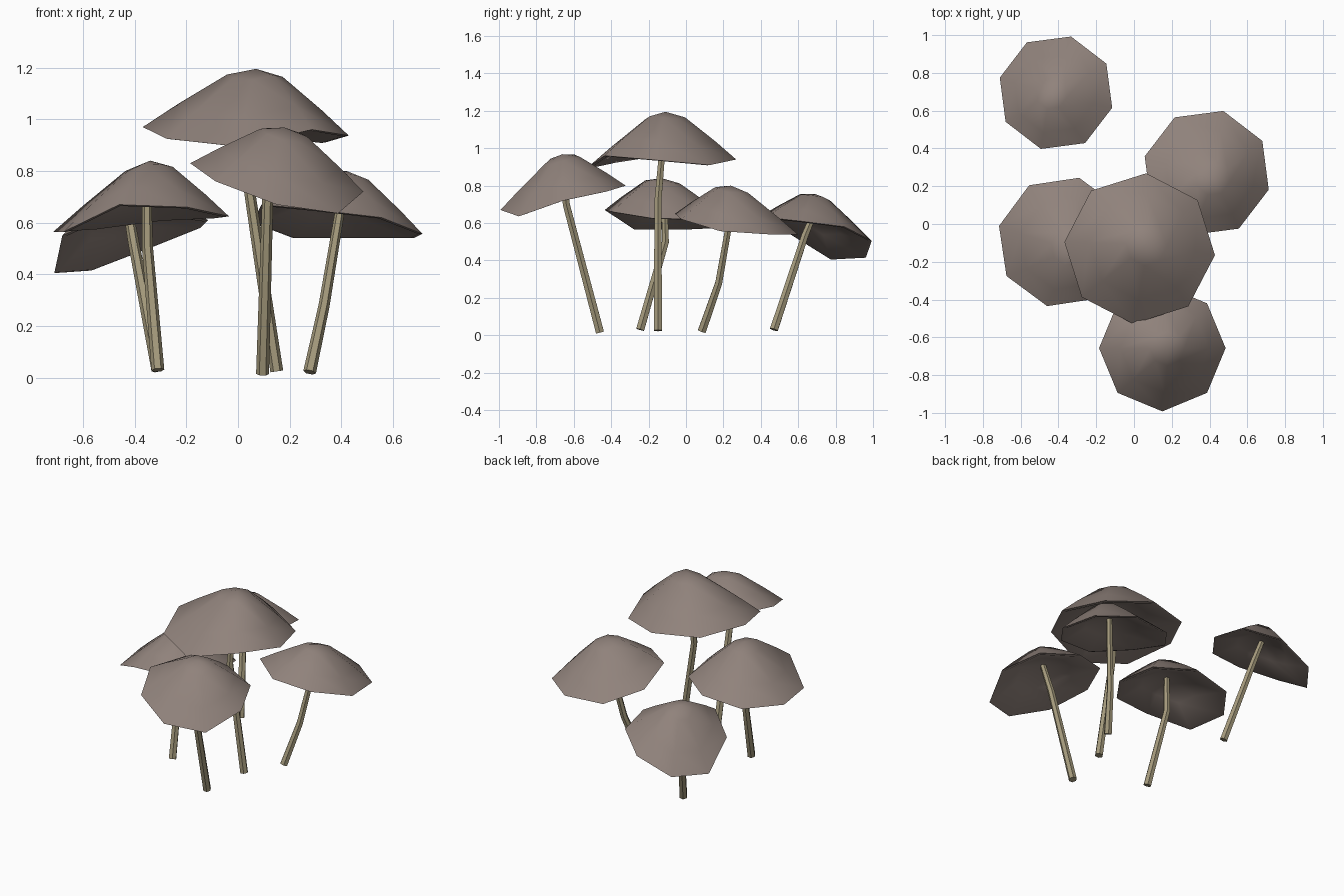
import bpy, bmesh, math
from mathutils import Vector

cube = bpy.data.objects.get("Cube")
if cube:
    bpy.data.objects.remove(cube, do_unlink=True)


def material(name, color):
    mat = bpy.data.materials.new(name)
    mat.use_nodes = True
    mat.diffuse_color = color
    mat.node_tree.nodes["Principled BSDF"].inputs["Base Color"].default_value = color
    return mat


CAP = material("cap_brown", (0.28, 0.225, 0.2, 1))
STEM = material("stem_tan", (0.37, 0.32, 0.2, 1))


def bridge(bm, lower, upper):
    n = len(lower)
    for i in range(n):
        j = (i + 1) % n
        bm.faces.new((lower[i], lower[j], upper[j], upper[i]))


def finish(bm, name, mat):
    bmesh.ops.recalc_face_normals(bm, faces=bm.faces)
    mesh = bpy.data.meshes.new(name)
    bm.to_mesh(mesh)
    bm.free()
    mesh.materials.append(mat)
    obj = bpy.data.objects.new(name, mesh)
    bpy.context.collection.objects.link(obj)
    bpy.ops.object.select_all(action="DESELECT")
    obj.select_set(True)
    bpy.context.view_layer.objects.active = obj
    bpy.ops.object.shade_smooth_by_angle(angle=math.radians(50))


# Cap half-section: (fraction towards rim, fraction towards crown), from the
# crown over the rim to the hollow underside
PROFILE = [(0.27, 0.88), (0.7, 0.38), (1, 0), (0.95, -0.01), (0.5, 0.3)]
CROWN, HOLLOW = 1.0, 0.55


def make_cap(name, middle, crown, radius, spin, rim_heights):
    """Octagonal cap with an uneven rim; returns where the stem joins it."""
    centre = Vector((*middle, sum(rim_heights) / len(rim_heights)))
    rise = Vector(crown) - centre
    spokes = []
    for i, z in enumerate(rim_heights):
        a = math.radians(spin + 45 * i)
        spokes.append(Vector((radius * math.cos(a), radius * math.sin(a), z - centre.z)))
    bm = bmesh.new()
    rings = [[bm.verts.new(centre + out * s + up * rise) for s in spokes]
             for out, up in PROFILE]
    for low, high in zip(rings, rings[1:]):
        bridge(bm, low, high)
    for ring, up in ((rings[0], CROWN), (rings[-1], HOLLOW)):
        tip = bm.verts.new(centre + up * rise)
        for i in range(8):
            bm.faces.new((ring[i], ring[(i + 1) % 8], tip))
    finish(bm, name, CAP)
    return centre + (HOLLOW + 0.05) * rise


def make_stem(name, points, bottom=0.025, top=0.018):
    bm = bmesh.new()
    rings = []
    for k, p in enumerate(points):
        ahead = points[min(k + 1, len(points) - 1)]
        behind = points[max(k - 1, 0)]
        turn = Vector((0, 0, 1)).rotation_difference(ahead - behind)
        r = bottom + (top - bottom) * k / (len(points) - 1)
        rings.append([bm.verts.new(p + turn @ Vector((r * math.cos(i * math.pi / 3),
                                                      r * math.sin(i * math.pi / 3), 0)))
                      for i in range(6)])
    for low, high in zip(rings, rings[1:]):
        bridge(bm, low, high)
    bm.faces.new(rings[0])
    bm.faces.new(rings[-1])
    finish(bm, name, STEM)


# name: cap middle, crown, radius, spin, rim heights, stem base, stem bend
MUSHROOMS = {
    "tall": ((0.03, -0.13), (0.07, -0.11, 1.195), 0.4, 40,
             (0.91, 0.94, 0.95, 0.97, 0.925, 0.895, 0.96, 0.937),
             (0.15, -0.15, 0.025), (0.045, -0.15, 0.72)),
    "front": ((0.15, -0.657), (0.18, -0.66, 0.968), 0.335, 0,
              (0.72, 0.77, 0.8, 0.84, 0.83, 0.76, 0.67, 0.636),
              (0.095, -0.46, 0.015), (0.115, -0.64, 0.7)),
    "left": ((-0.375, -0.095), (-0.34, -0.13, 0.84), 0.35, 31,
             (0.62, 0.61, 0.575, 0.565, 0.565, 0.67, 0.66, 0.625),
             (-0.31, -0.245, 0.03), (-0.35, -0.11, 0.5)),
    "right": ((0.385, 0.27), (0.42, 0.24, 0.8), 0.34, 30,
              (0.54, 0.54, 0.54, 0.6, 0.67, 0.65, 0.62, 0.557),
              (0.277, 0.085, 0.022), (0.333, 0.175, 0.28)),
    "back": ((-0.413, 0.695), (-0.44, 0.69, 0.755), 0.308, 30,
             (0.58, 0.505, 0.415, 0.405, 0.55, 0.635, 0.63, 0.61),
             (-0.31, 0.47, 0.03), (-0.405, 0.635, 0.53)),
}

for name, (middle, crown, radius, spin, rim, base, bend) in MUSHROOMS.items():
    joint = make_cap(name + "_cap", middle, crown, radius, spin, rim)
    make_stem(name + "_stem", [Vector(base), Vector(bend), joint])
